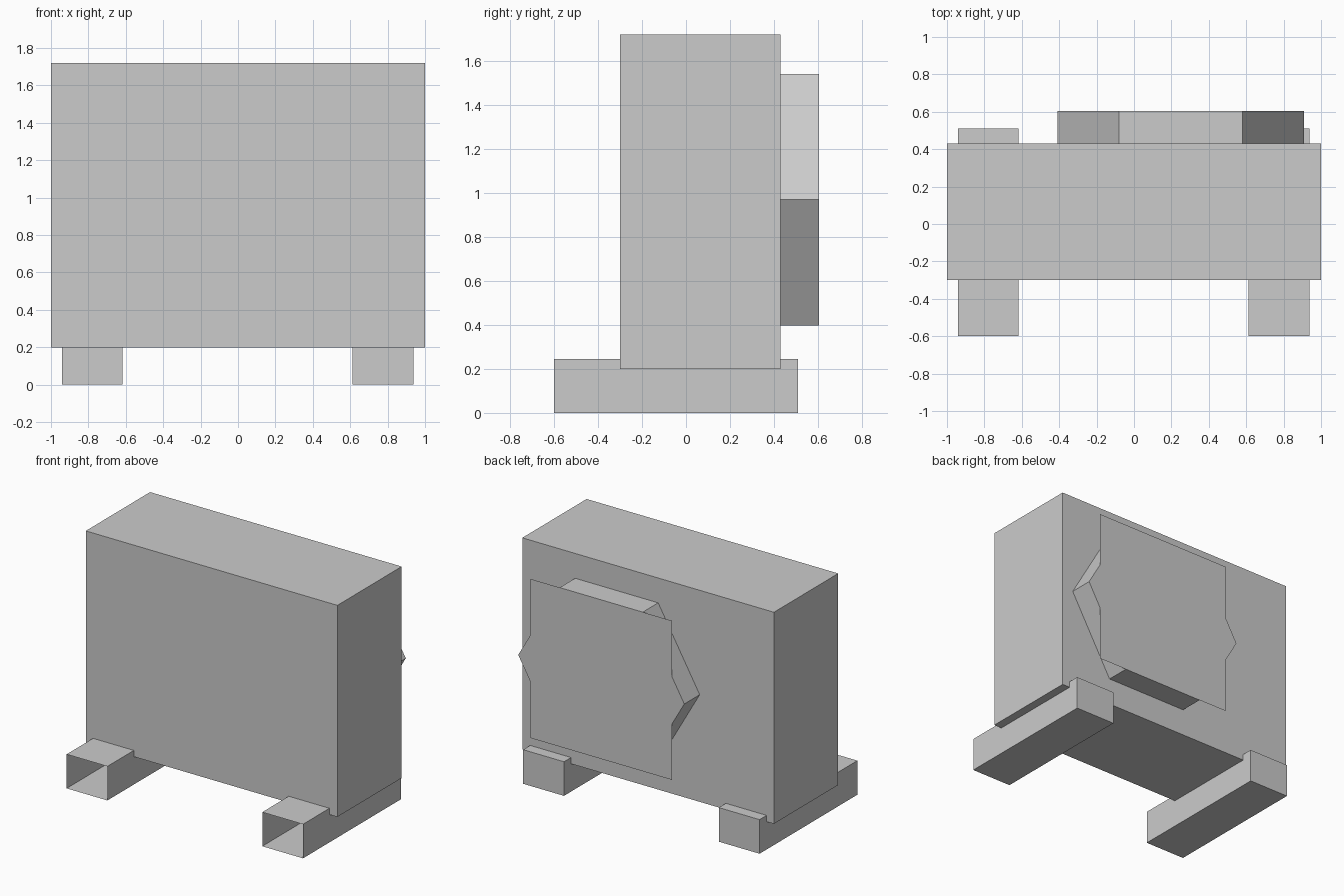
import bpy, bmesh, math

old = bpy.data.objects.get("Cube")
if old:
    bpy.data.objects.remove(old, do_unlink=True)

grey = bpy.data.materials.new("light grey")
grey.use_nodes = True
colour = (0.6, 0.6, 0.6, 1)
grey.diffuse_color = colour
grey.node_tree.nodes["Principled BSDF"].inputs["Base Color"].default_value = colour


def finish(name, bm):
    mesh = bpy.data.meshes.new(name)
    bm.to_mesh(mesh)
    bm.free()
    mesh.materials.append(grey)
    obj = bpy.data.objects.new(name, mesh)
    bpy.context.collection.objects.link(obj)
    return obj


def box(name, low, high, open_front=False):
    bm = bmesh.new()
    bmesh.ops.create_cube(bm, size=1)
    for v in bm.verts:
        v.co = [high[i] if v.co[i] > 0 else low[i] for i in range(3)]
    if open_front:
        front = [f for f in bm.faces if f.normal.y < -0.9]
        bmesh.ops.delete(bm, geom=front, context='FACES_ONLY')
    return finish(name, bm)


# Main cabinet
box("cabinet", (-1, -0.30, 0.20), (1, 0.43, 1.72))

# Two hollow feet, open at the front
for name, x in (("right_foot", -0.78), ("left_foot", 0.775)):
    box(name, (x - 0.162, -0.60, 0), (x + 0.162, 0.51, 0.245), open_front=True)

# Hexagonal rear housing, an open tube closed by the cabinet and the cover
cx, cz, radius = 0.25, 0.97, 0.66
y_in, y_out = 0.43, 0.605
bm = bmesh.new()
rings = []
for y in (y_in, y_out):
    rings.append([bm.verts.new((cx + radius * math.cos(i * math.pi / 3), y,
                                cz + radius * math.sin(i * math.pi / 3)))
                  for i in range(6)])
inner, outer = rings
for i in range(6):
    j = (i + 1) % 6
    bm.faces.new((inner[i], outer[i], outer[j], inner[j]))
bmesh.ops.recalc_face_normals(bm, faces=bm.faces)
if sum(f.normal.dot(f.calc_center_median() - inner[0].co.lerp(inner[3].co, 0.5)) for f in bm.faces) < 0:
    bmesh.ops.reverse_faces(bm, faces=bm.faces)
finish("rear_housing", bm)

# Flat square cover with the hexagon's side points showing past its edges
half_w, half_h = 0.564, radius * math.sqrt(3) / 2
notch = (radius - half_w) * math.sqrt(3)
side = [(half_w, half_h), (half_w, notch), (radius, 0), (half_w, -notch), (half_w, -half_h)]
outline = side + [(-x, -z) for x, z in side]
bm = bmesh.new()
cover = bm.faces.new([bm.verts.new((cx + x, y_out, cz + z)) for x, z in outline])
cover.normal_update()
if cover.normal.y < 0:
    cover.normal_flip()
finish("rear_cover", bm)
